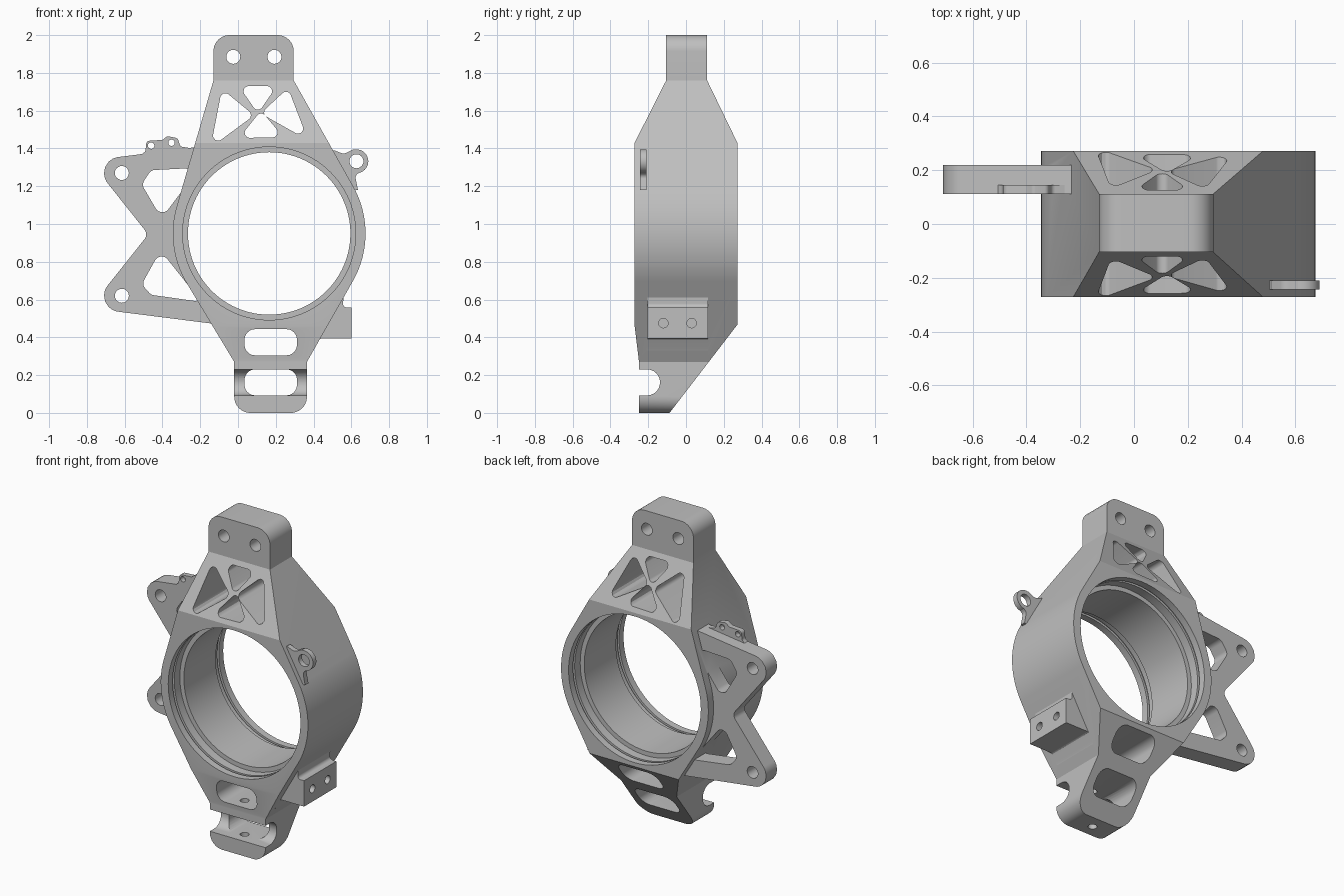
import bpy, bmesh, math
from mathutils import Vector

if "Cube" in bpy.data.objects:
    bpy.data.objects.remove(bpy.data.objects["Cube"])

metal = bpy.data.materials.new("grey_metal")
metal.use_nodes = True
GREY = (0.52, 0.52, 0.52, 1)
metal.diffuse_color = GREY
metal.node_tree.nodes["Principled BSDF"].inputs["Base Color"].default_value = GREY

CX, CZ, OUTER = 0.165, 0.95, 0.51


def prism(name, pts, a, b, axis="y"):
    """Extrude a 2D outline from a to b along an axis."""
    place = {"x": lambda u, v, w: (w, u, v),
             "y": lambda u, v, w: (u, w, v),
             "z": lambda u, v, w: (u, v, w)}[axis]
    bm = bmesh.new()
    ends = [[bm.verts.new(place(p[0], p[1], w)) for p in pts] for w in (a, b)]
    for ring in ends:
        bm.faces.new(ring)
    n = len(pts)
    for i in range(n):
        j = (i + 1) % n
        bm.faces.new((ends[0][i], ends[0][j], ends[1][j], ends[1][i]))
    bmesh.ops.recalc_face_normals(bm, faces=bm.faces)
    mesh = bpy.data.meshes.new(name)
    bm.to_mesh(mesh)
    bm.free()
    mesh.materials.append(metal)
    obj = bpy.data.objects.new(name, mesh)
    bpy.context.collection.objects.link(obj)
    return obj


def rounded(pts, radius=0.0, steps=8):
    """Fillet a polygon; a third value on a point overrides the radius."""
    out = []
    for i, p in enumerate(pts):
        r = p[2] if len(p) > 2 else radius
        c = Vector(p[:2])
        d1 = Vector(pts[i - 1][:2]) - c
        d2 = Vector(pts[(i + 1) % len(pts)][:2]) - c
        if r == 0:
            out.append(c)
            continue
        half = d1.angle(d2) / 2
        reach = min(r / math.tan(half), 0.49 * min(d1.length, d2.length))
        r = reach * math.tan(half)
        d1.normalize()
        d2.normalize()
        mid = c + (d1 + d2).normalized() * (r / math.sin(half))
        s, e = c + d1 * reach - mid, c + d2 * reach - mid
        for k in range(steps + 1):
            out.append(mid + s.lerp(e, k / steps).normalized() * r)
    return out


def arc(x, z, r, start=0.0, end=math.tau, n=32):
    return [(x + r * math.cos(start + (end - start) * k / n),
             z + r * math.sin(start + (end - start) * k / n)) for k in range(n)]


def rect(x0, z0, x1, z1, r):
    return rounded([(x0, z0), (x1, z0), (x1, z1), (x0, z1)], r)


def combine(target, tool, operation):
    mod = target.modifiers.new("combine", "BOOLEAN")
    mod.operation, mod.solver, mod.object = operation, "EXACT", tool
    bpy.context.view_layer.objects.active = target
    bpy.ops.object.modifier_apply(modifier=mod.name)
    bpy.data.objects.remove(tool)


def cut(target, pts, a=-1, b=1, axis="y"):
    combine(target, prism("cutter", pts, a, b, axis), "DIFFERENCE")


def tangent(x, z, side):
    """Angle at which a line from a point touches the hub circle."""
    dx, dz = x - CX, z - CZ
    return math.atan2(dz, dx) % math.tau + side * math.acos(OUTER / math.hypot(dx, dz))


# Main body: front outline crossed with side outline
left = arc(CX, CZ, OUTER, tangent(-0.13, 1.76, 1), tangent(-0.02, 0.27, -1), 28)
right = arc(CX, CZ, OUTER, tangent(0.365, 0.27, 1) - math.tau, tangent(0.295, 1.76, -1), 40)
top_tab = rounded([(0.295, 1.76), (0.295, 2, 0.085), (-0.13, 2, 0.085), (-0.13, 1.76)])
bottom_tab = rounded([(-0.02, 0.27), (-0.02, 0, 0.085), (0.365, 0, 0.085), (0.365, 0.27)])
body = prism("upright_body", top_tab + left + bottom_tab + right, -0.5, 0.5)
side = [(-0.25, 0), (-0.25, 0.28), (-0.272, 0.46), (-0.272, 1.43), (-0.105, 1.76), (-0.105, 2.1),
        (0.112, 2.1), (0.112, 1.76), (0.272, 1.43), (0.272, 0.467), (-0.087, 0)]
combine(body, prism("side_outline", side, -1, 1, "x"), "INTERSECT")

# Side bracket with two lugs and open windows
bracket = prism("bracket", rounded([
    (-0.1, 0.468), (-0.785, 0.555, 0.085), (-0.475, 0.945, 0.04),
    (-0.785, 1.335, 0.085), (-0.2, 1.41)]), 0.112, 0.22)
sensor_tab = prism("sensor_tab", rounded([
    (-0.52, 1.36), (-0.49, 1.385), (-0.485, 1.44), (-0.40, 1.445), (-0.375, 1.465),
    (-0.32, 1.455), (-0.305, 1.41), (-0.24, 1.40), (-0.25, 1.36)], 0.02, 4), 0.112, 0.145)
combine(bracket, sensor_tab, "UNION")
cut(bracket, rounded([(-0.51, 1.21), (-0.46, 1.285), (-0.26, 1.295), (-0.24, 1.25), (-0.405, 1.03)], 0.04))
cut(bracket, rounded([(-0.51, 0.68), (-0.46, 0.625), (-0.21, 0.59), (-0.22, 0.62), (-0.41, 0.86)], 0.04))
for x, z, r in ((-0.615, 1.27, 0.037), (-0.615, 0.62, 0.037), (-0.46, 1.415, 0.017), (-0.352, 1.43, 0.017)):
    cut(bracket, arc(x, z, r))
combine(body, bracket, "UNION")

# Small cable eyelet
eyelet = prism("eyelet", arc(0.627, 1.332, 0.063), -0.243, -0.21)
stem = rounded([(0.48, 1.38), (0.51, 1.39), (0.56, 1.37, 0.04), (0.61, 1.395), (0.645, 1.275),
                (0.62, 1.255, 0.03), (0.635, 1.18), (0.60, 1.18)])
combine(eyelet, prism("eyelet_stem", stem, -0.243, -0.21), "UNION")
cut(eyelet, arc(0.627, 1.332, 0.037))
combine(body, eyelet, "UNION")

# Mounting block with two threaded holes
block = prism("mounting_block", rounded([
    (0.345, 0.42), (0.40, 0.33), (0.43, 0.395, 0.03), (0.60, 0.395), (0.60, 0.557),
    (0.555, 0.557, 0.03), (0.56, 0.64), (0.5, 0.7)]), -0.203, 0.116)
for y in (-0.12, 0.03):
    cut(block, arc(y, 0.475, 0.025, n=20), 0.5, 0.7, "x")
combine(body, block, "UNION")

# Bearing bore: centre lip, counterbores and retaining grooves
cut(body, arc(CX, CZ, 0.43, n=96))
for s in (-1, 1):
    lo, hi = sorted((s * 0.157, s * 0.4))
    cut(body, arc(CX, CZ, 0.458, n=96), lo, hi)
    lo, hi = sorted((s * 0.212, s * 0.228))
    cut(body, arc(CX, CZ, 0.472, n=96), lo, hi)

# Truss windows in the upper neck
for tri in ([(-0.085, 1.715), (0.085, 1.575), (-0.145, 1.405)],
            [(0.005, 1.73), (0.205, 1.73), (0.105, 1.585)],
            [(0.005, 1.455), (0.24, 1.46), (0.122, 1.60)],
            [(0.265, 1.72), (0.12, 1.585), (0.37, 1.445)]):
    cut(body, rounded(tri, 0.027))

# Top bolt holes, lower windows, pin slot and pin hole
for x in (-0.025, 0.193):
    cut(body, arc(x, 1.885, 0.037))
for z0, z1 in ((0.305, 0.443), (0.093, 0.23)):
    cut(body, rect(0.035, z0, 0.312, z1, 0.055))
cut(body, rect(-0.45, 0.093, -0.138, 0.23, 0.068), -1, 1, "x")
cut(body, arc(CX, -0.17, 0.026, n=20), -0.1, 0.36, "z")

bpy.ops.object.select_all(action="DESELECT")
body.select_set(True)
bpy.context.view_layer.objects.active = body
bpy.ops.object.shade_smooth_by_angle(angle=math.radians(25))
